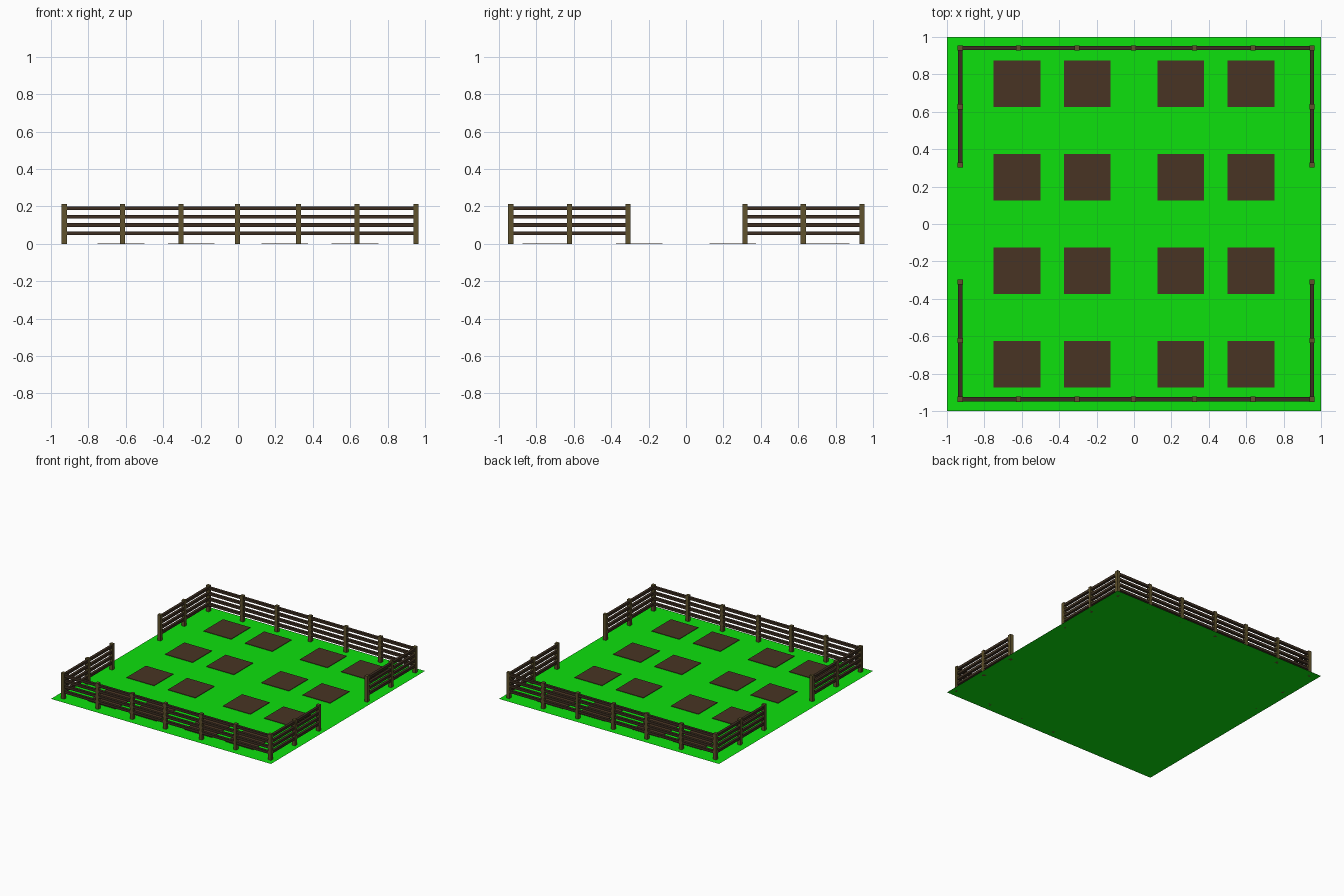
import bpy, bmesh
from mathutils import Matrix, Vector

if "Cube" in bpy.data.objects:
    bpy.data.objects.remove(bpy.data.objects["Cube"])


def material(name, rgb):
    m = bpy.data.materials.new(name)
    m.diffuse_color = (*rgb, 1)
    m.use_nodes = True
    m.node_tree.nodes["Principled BSDF"].inputs["Base Color"].default_value = m.diffuse_color
    return m


GRASS = material("grass", (0.004, 0.75, 0.004))
SOIL = material("soil", (0.065, 0.034, 0.017))
POST = material("post_wood", (0.115, 0.085, 0.026))
RAIL = material("rail_wood", (0.045, 0.027, 0.015))


def finish(bm, name, mat):
    me = bpy.data.meshes.new(name)
    bm.to_mesh(me)
    bm.free()
    me.materials.append(mat)
    ob = bpy.data.objects.new(name, me)
    bpy.context.collection.objects.link(ob)
    return ob


def box(bm, lo, hi):
    lo, hi = Vector(lo), Vector(hi)
    bmesh.ops.create_cube(bm, size=1, matrix=Matrix.Translation((lo + hi) / 2)
                          @ Matrix.Diagonal((*(hi - lo), 1)))


# Flat square of grass
bm = bmesh.new()
bmesh.ops.create_grid(bm, x_segments=1, y_segments=1, size=1)
finish(bm, "grass_ground", GRASS)

# Soil beds: 4 x 4 thin slabs lying on the grass
bm = bmesh.new()
for x in (-0.625, -0.25, 0.25, 0.625):
    for y in (-0.75, -0.25, 0.25, 0.75):
        box(bm, (x - 0.125, y - 0.125, 0.001), (x + 0.125, y + 0.125, 0.005))
finish(bm, "soil_beds", SOIL)

# Fence layout
XS = (-0.929, -0.617, -0.304, -0.002, 0.324, 0.636, 0.951)
FRONT_YS = (-0.937, -0.624, -0.311)
BACK_YS = (0.315, 0.627, 0.942)
W, R, T = 0.0135, 0.011, 0.01  # half post width, half rail depth, half rail height


def fence(name, points):
    posts, rails = bmesh.new(), bmesh.new()
    for x, y in points:
        box(posts, (x - W, y - W, 0), (x + W, y + W, 0.212))
    # four rails running from the first post to the last
    (x0, y0), (x1, y1) = points[0], points[-1]
    dx, dy = (0, R) if y0 == y1 else (R, 0)
    for z in (0.057, 0.101, 0.145, 0.190):
        box(rails, (x0 - dx, y0 - dy, z - T), (x1 + dx, y1 + dy, z + T))
    finish(posts, name + "_posts", POST)
    finish(rails, name + "_rails", RAIL)


# Full runs at front and back, with short returns leaving gateways at the sides
for end, ys, corner in (("front", FRONT_YS, FRONT_YS[0]), ("back", BACK_YS, BACK_YS[-1])):
    fence(end + "_fence", [(x, corner) for x in XS])
    for side, x in (("left", XS[0]), ("right", XS[-1])):
        pts = [(x, y) for y in ys]
        fence(f"{end}_{side}_fence", pts)

# Drop the corner posts that the side runs share with the long runs
for ob in list(bpy.data.objects):
    if ob.name.endswith("_posts") and ("left" in ob.name or "right" in ob.name):
        bm = bmesh.new()
        bm.from_mesh(ob.data)
        bmesh.ops.delete(bm, geom=[v for v in bm.verts if abs(v.co.y) > 0.9], context='VERTS')
        bm.to_mesh(ob.data)
        bm.free()
